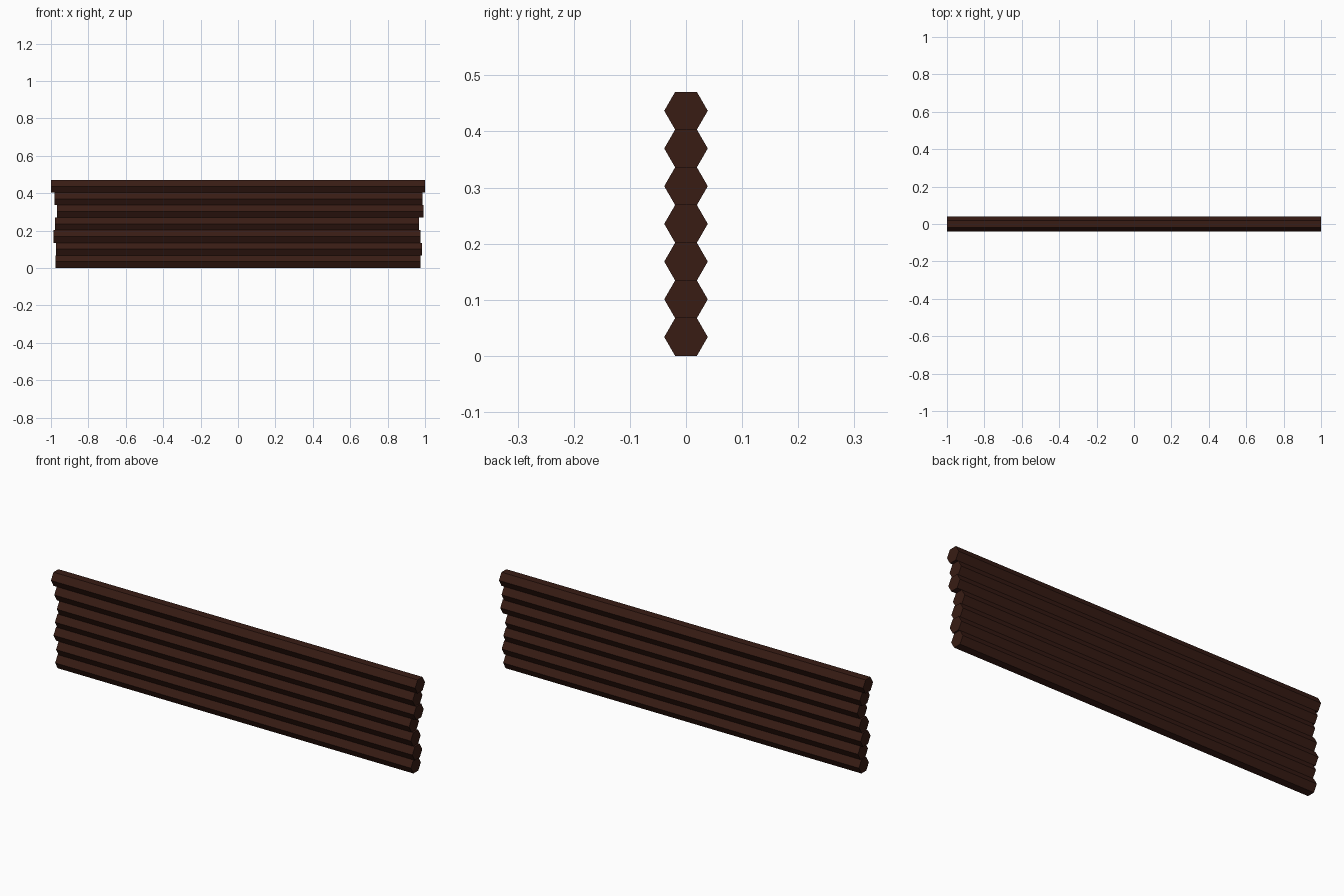
import bpy, bmesh
from math import cos, sin, pi

if "Cube" in bpy.data.objects:
    bpy.data.objects.remove(bpy.data.objects["Cube"])

R = 0.0388                 # hexagon corner radius
H = 2 * R * cos(pi / 6)    # flat-to-flat height of one log

wood = bpy.data.materials.new("dark_wood")
wood.diffuse_color = (0.04, 0.0115, 0.007, 1)
wood.use_nodes = True
wood.node_tree.nodes["Principled BSDF"].inputs["Base Color"].default_value = wood.diffuse_color


def hex_log(name, x0, x1, z):
    """Six-sided log along x, flat side up."""
    bm = bmesh.new()
    ring = [bm.verts.new((x0, R * cos(i * pi / 3), z + R * sin(i * pi / 3)))
            for i in range(6)]
    cap = bm.faces.new(ring)
    ext = bmesh.ops.extrude_face_region(bm, geom=[cap], use_keep_orig=True)
    moved = [g for g in ext["geom"] if isinstance(g, bmesh.types.BMVert)]
    bmesh.ops.translate(bm, verts=moved, vec=(x1 - x0, 0, 0))
    bmesh.ops.recalc_face_normals(bm, faces=bm.faces)
    mesh = bpy.data.meshes.new(name)
    bm.to_mesh(mesh)
    bm.free()
    mesh.materials.append(wood)
    bpy.context.collection.objects.link(bpy.data.objects.new(name, mesh))


# Left and right ends of each log, bottom to top
ends = [(-0.977, 0.977), (-0.972, 0.985), (-0.986, 0.976), (-0.978, 0.967),
        (-0.968, 0.993), (-0.982, 0.986), (-1.0, 1.0)]
for i, (left, right) in enumerate(ends):
    hex_log(f"wall_log_{i + 1}", left, right, H * (i + 0.5))
